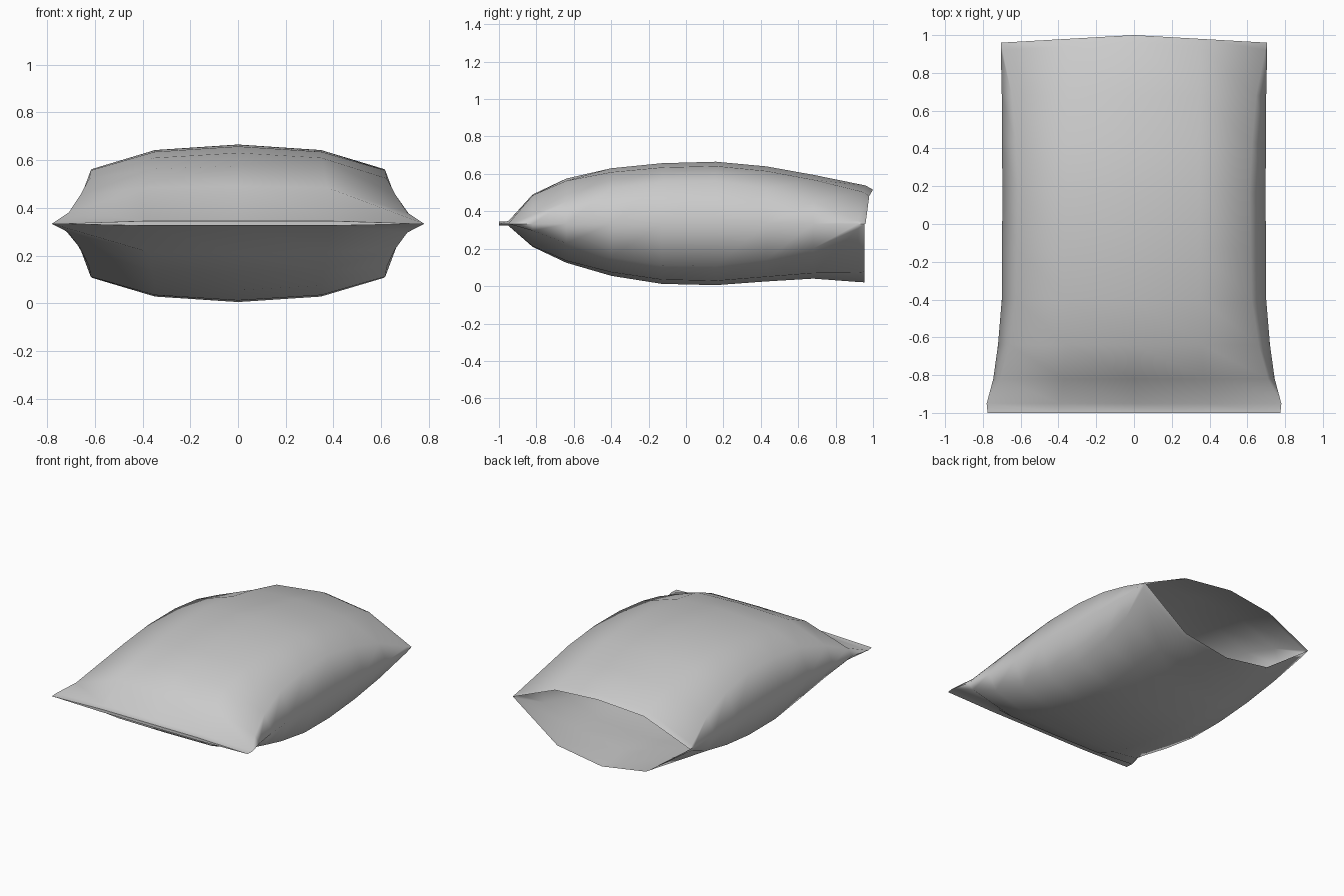
import bpy, bmesh

cube = bpy.data.objects.get("Cube")
if cube:
    bpy.data.objects.remove(cube, do_unlink=True)

SEAM_Z = 0.333

# Stations along the bag: y, half width, top z, bottom z, side roundness, shoulder fullness
STATIONS = [
    (-1.00, 0.775, 0.345, 0.325, 0.0, 1.0),
    (-0.95, 0.78, 0.347, 0.323, 0.0, 1.0),
    (-0.82, 0.745, 0.49, 0.21, 0.3, 0.97),
    (-0.64, 0.72, 0.575, 0.125, 0.5, 0.95),
    (-0.40, 0.70, 0.63, 0.055, 0.64, 0.93),
    (-0.13, 0.70, 0.657, 0.012, 0.69, 0.93),
    (0.16, 0.695, 0.665, 0.005, 0.69, 0.93),
    (0.43, 0.70, 0.64, 0.025, 0.62, 0.92),
    (0.68, 0.70, 0.595, 0.04, 0.45, 0.9),
    (0.92, 0.705, 0.538, 0.022, 0.08, 0.84),
    (0.96, 0.705, 0.515, 0.02, 0.0, 0.82),
]


def ring(y, width, top, bottom, corner, shoulder):
    """One cross-section, running from the +x seam over the top and back below."""
    corner_x = width - 0.12 * corner
    upper = [(corner_x, corner), (width * 0.5, shoulder), (0, 1),
             (-width * 0.5, shoulder), (-corner_x, corner)]
    points = [(width, y, SEAM_Z)]
    for x, rise in upper:
        # The upper rim reaches further back towards its middle
        bulge = 0.04 * (1 - abs(x) / width) if y > 0.9 else 0
        points.append((x, y + bulge, SEAM_Z + rise * (top - SEAM_Z)))
    points.append((-width, y, SEAM_Z))
    for x, rise in reversed(upper):
        points.append((x, min(y, 0.955), SEAM_Z + rise * (bottom - SEAM_Z)))
    return points


# Bag shell, open at the back
bm = bmesh.new()
rings = [[bm.verts.new(p) for p in ring(*s)] for s in STATIONS]
count = len(rings[0])
for a, b in zip(rings, rings[1:]):
    for i in range(count):
        j = (i + 1) % count
        bm.faces.new((a[i], a[j], b[j], b[i]))

# Sealed front edge
bm.faces.new(rings[0])
bmesh.ops.remove_doubles(bm, verts=bm.verts, dist=0.0005)
bmesh.ops.recalc_face_normals(bm, faces=bm.faces)
mesh = bpy.data.meshes.new("open_bag")
bm.to_mesh(mesh)
bm.free()
bag = bpy.data.objects.new("open_bag", mesh)
bpy.context.collection.objects.link(bag)

# Plain grey cloth
cloth = bpy.data.materials.new("grey_cloth")
cloth.use_nodes = True
grey = (0.6, 0.6, 0.6, 1)
cloth.diffuse_color = grey
cloth.node_tree.nodes["Principled BSDF"].inputs["Base Color"].default_value = grey
mesh.materials.append(cloth)

# Soft cloth shading with a crisp front seal
bpy.context.view_layer.objects.active = bag
bag.select_set(True)
bpy.ops.object.shade_smooth_by_angle(angle=1.2)
